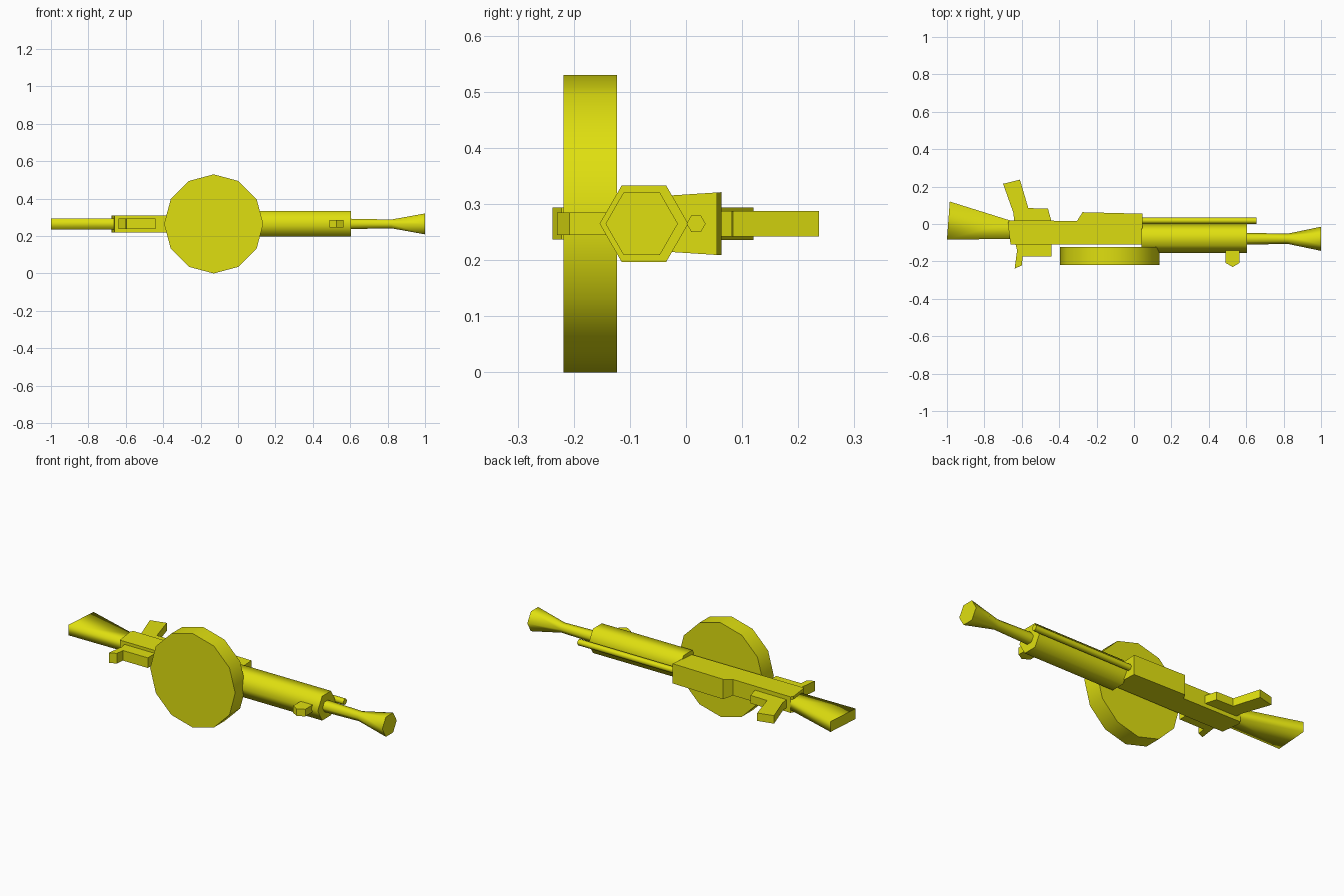
import bpy, bmesh, math

if "Cube" in bpy.data.objects:
    bpy.data.objects.remove(bpy.data.objects["Cube"])

ZC = 0.265  # height of the long axis

yellow = bpy.data.materials.new("yellow")
yellow.diffuse_color = (0.74, 0.74, 0.005, 1)
yellow.use_nodes = True
yellow.node_tree.nodes["Principled BSDF"].inputs["Base Color"].default_value = yellow.diffuse_color


def finish(name, bm, angle=None):
    bmesh.ops.recalc_face_normals(bm, faces=bm.faces)
    mesh = bpy.data.meshes.new(name)
    bm.to_mesh(mesh)
    bm.free()
    mesh.materials.append(yellow)
    ob = bpy.data.objects.new(name, mesh)
    bpy.context.collection.objects.link(ob)
    if angle:
        bpy.ops.object.select_all(action='DESELECT')
        ob.select_set(True)
        bpy.context.view_layer.objects.active = ob
        bpy.ops.object.shade_smooth_by_angle(angle=math.radians(angle))
    return ob


def loft(name, rings, place, sides, angle):
    """Rings of (position, radius); place maps (position, u, v) to a point."""
    bm = bmesh.new()
    loops = []
    for pos, r in rings:
        loops.append([bm.verts.new(place(pos, r * math.cos(a), r * math.sin(a)))
                      for a in (2 * math.pi * i / sides for i in range(sides))])
    for a, b in zip(loops, loops[1:]):
        for i in range(sides):
            j = (i + 1) % sides
            bm.faces.new((a[i], a[j], b[j], b[i]))
    bm.faces.new(loops[0])
    bm.faces.new(loops[-1])
    return finish(name, bm, angle)


def tube(name, rings, y):
    return loft(name, rings, lambda p, u, v: (p, y + u, ZC + v), 6, 65)


def plate(name, profile, half):
    """XY profile extruded both ways in z; half(x, y) gives the half thickness."""
    bm = bmesh.new()
    top = [bm.verts.new((x, y, ZC + half(x, y))) for x, y in profile]
    low = [bm.verts.new((x, y, ZC - half(x, y))) for x, y in profile]
    n = len(profile)
    bm.faces.new(top)
    bm.faces.new(low)
    for i in range(n):
        j = (i + 1) % n
        bm.faces.new((top[i], top[j], low[j], low[i]))
    return finish(name, bm)


# Barrel assembly: hexagonal tubes along x
tube("barrel_jacket", [(0.04, 0.079), (0.605, 0.079)], -0.075)
tube("barrel_and_flare", [(0.60, 0.032), (0.82, 0.027), (1.0, 0.0645)], -0.079)
tube("gas_tube", [(0.03, 0.017), (0.655, 0.017)], 0.018)

# Twelve-sided drum
loft("drum", [(-0.218, 0.265), (-0.123, 0.265)],
     lambda p, u, v: (-0.13 + u, p, ZC + v), 12, 40)

# Receiver, widening slightly towards +y
plate("receiver",
      [(-0.66, -0.11), (0.045, -0.11), (0.045, 0.055), (-0.275, 0.063),
       (-0.305, 0.016), (-0.665, 0.02), (-0.675, 0.005)],
      lambda x, y: 0.045 + 0.011 * max(0, y + 0.11) / 0.17 * (x > -0.3))

# Stock, smooth along its length with a flat butt
stock = plate("stock",
              [(-1.0, -0.083), (-0.65, -0.08), (-0.65, 0.015), (-0.985, 0.12)],
              lambda x, y: 0.029)
for p in stock.data.polygons:
    p.use_smooth = abs(p.normal.x) < 0.8

# Grip and the lever block opposite it
plate("grip",
      [(-0.64, 0.01), (-0.44, 0.01), (-0.46, 0.082), (-0.565, 0.085),
       (-0.61, 0.237), (-0.70, 0.215), (-0.645, 0.06)],
      lambda x, y: 0.0225)
plate("lever_block",
      [(-0.635, -0.10), (-0.625, -0.14), (-0.638, -0.238), (-0.60, -0.222),
       (-0.595, -0.175), (-0.44, -0.175), (-0.44, -0.10)],
      lambda x, y: 0.0285)

# Front stud under the jacket
plate("front_stud",
      [(0.49, -0.12), (0.565, -0.12), (0.565, -0.208), (0.527, -0.23), (0.49, -0.208)],
      lambda x, y: 0.02)
